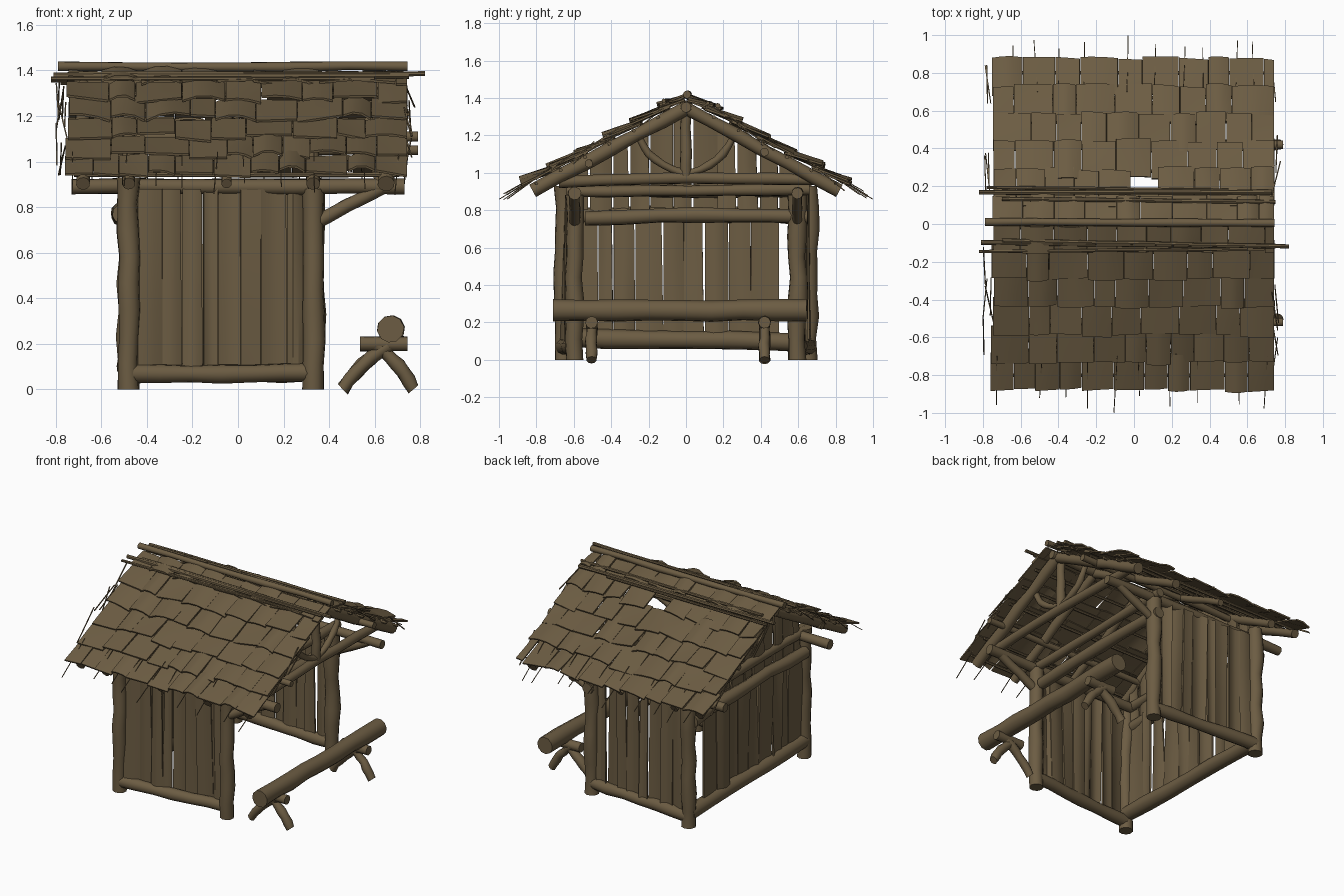
import bpy, bmesh, math, random
from mathutils import Vector as V

random.seed(7)
if "Cube" in bpy.data.objects:
    bpy.data.objects.remove(bpy.data.objects["Cube"])

wood = bpy.data.materials.new("weathered brown wood")
wood.use_nodes = True
BROWN = (0.15, 0.108, 0.056, 1)
wood.diffuse_color = BROWN
wood.node_tree.nodes["Principled BSDF"].inputs["Base Color"].default_value = BROWN
rnd = random.uniform


def finish(name, bm, angle=40):
    bmesh.ops.recalc_face_normals(bm, faces=bm.faces)
    me = bpy.data.meshes.new(name)
    bm.to_mesh(me)
    bm.free()
    me.materials.append(wood)
    ob = bpy.data.objects.new(name, me)
    bpy.context.collection.objects.link(ob)
    bpy.ops.object.select_all(action='DESELECT')
    ob.select_set(True)
    bpy.context.view_layer.objects.active = ob
    bpy.ops.object.shade_smooth_by_angle(angle=math.radians(angle))
    return ob


def add_log(bm, a, b, r, bend=(0, 0, 0), sides=10, rings=7, wob=0.12):
    """Uneven round pole from a to b, bowed by bend at its middle."""
    a, b, bend = V(a), V(b), V(bend)
    d = (b - a).normalized()
    u = d.orthogonal().normalized()
    w = d.cross(u)
    loops = []
    for i in range(rings):
        t = i / (rings - 1)
        c = a.lerp(b, t) + bend * 4 * t * (1 - t)
        if 0 < i < rings - 1:
            c += (u * rnd(-1, 1) + w * rnd(-1, 1)) * r * wob
        k = r * (1 + rnd(-wob, wob))
        loops.append([bm.verts.new(c + (u * math.cos(q) + w * math.sin(q)) * k)
                      for q in (2 * math.pi * j / sides for j in range(sides))])
    for lo, hi in zip(loops, loops[1:]):
        for j in range(sides):
            n = (j + 1) % sides
            bm.faces.new((lo[j], lo[n], hi[n], hi[j]))
    bm.faces.new(loops[0])
    bm.faces.new(loops[-1])


def log(name, a, b, r, **kw):
    bm = bmesh.new()
    add_log(bm, a, b, r, **kw)
    return finish(name, bm)


def add_board(bm, a, b, c, d, bulge=0.0, thick=0.012, nu=3, nv=3):
    """Warped board on four corners, bulging along its normal."""
    a, b, c, d = map(V, (a, b, c, d))
    n = (b - a).cross(d - a).normalized()
    sheets = []
    for off in (0, -thick):
        sheets.append([[bm.verts.new(
            a.lerp(b, i / nu).lerp(d.lerp(c, i / nu), j / nv)
            + n * (off + bulge * math.sin(math.pi * i / nu)))
            for i in range(nu + 1)] for j in range(nv + 1)])
    top, bot = sheets
    for g in sheets:
        for j in range(nv):
            for i in range(nu):
                bm.faces.new((g[j][i], g[j][i + 1], g[j + 1][i + 1], g[j + 1][i]))
    rim = [(0, i) for i in range(nu)] + [(j, nu) for j in range(nv)] \
        + [(nv, i) for i in range(nu, 0, -1)] + [(j, 0) for j in range(nv, 0, -1)]
    for (j, i), (m, k) in zip(rim, rim[1:] + rim[:1]):
        bm.faces.new((top[j][i], top[m][k], bot[m][k], bot[j][i]))


def roof_z(y):
    return 1.40 - 0.545 * abs(y)


def wall(name, start, end, out, low, high, count):
    """Row of uneven upright planks; low and high are heights along the row."""
    bm = bmesh.new()
    start, end, out = V(start), V(end), V(out)
    cuts = [0] + [(i + rnd(-.25, .25)) / count for i in range(1, count)] + [1]
    for s, e in zip(cuts, cuts[1:]):
        tw = [out * rnd(-.02, .02) for _ in range(4)]
        gap = rnd(-0.004, 0.008)
        p, q = start.lerp(end, s), start.lerp(end, e - gap)
        q2 = start.lerp(end, e - gap - rnd(0, .012))
        up = V((0, 0, 1))
        add_board(bm, p + tw[0] + up * low(p), q + tw[1] + up * low(q),
                  q2 + tw[2] + up * high(q2), p + tw[3] + up * high(p), rnd(-.012, .02))
    return finish(name, bm, 30)


# Corner posts, wall plates, braces and side sills
BACK, FRONT = -0.48, 0.33
for side, sy in (("right", -1), ("left", 1)):
    yb, yf = 0.655 * sy, 0.595 * sy
    log(side + "_back_post", (BACK, yb, 0), (BACK, yb, 0.93), 0.049, rings=9)
    log(side + "_front_post", (FRONT, yf, 0), (FRONT, yf, 0.88), 0.049, rings=9)
    log(side + "_wall_plate", (-0.73, yf, 0.89), (0.73, yf, 0.89), 0.034)
    log(side + "_brace", (0.32, yf, 0.72), (0.64, yf, 0.89), 0.028, rings=5)
    log(side + "_sill", (BACK, yb, 0.07), (FRONT, yf, 0.075), 0.04)
    wall(side + "_wall_planks", (BACK + .04, yb, 0), (FRONT - .04, yf, 0),
         (0, sy, 0), lambda p: 0.09, lambda p: 0.88, 8)

# Back wall: sill, cross rails, lower planks and gable planks
log("back_sill", (BACK, -0.65, 0.12), (BACK, 0.66, 0.09), 0.05)
log("back_rail", (BACK - .03, -0.62, 0.77), (BACK - .03, 0.66, 0.76), 0.042, bend=(0, 0, .015))
log("back_tie_beam", (BACK, -0.66, 0.9), (BACK, 0.67, 0.9), 0.035)
wall("back_wall_planks", (BACK, -0.62, 0), (BACK, 0.5, 0), (-1, 0, 0),
     lambda p: 0.13, lambda p: 0.8, 9)
wall("back_gable_planks", (BACK + .01, -0.6, 0), (BACK + .01, 0.6, 0), (-1, 0, 0),
     lambda p: 0.76, lambda p: roof_z(p.y) - 0.05 - rnd(0, .03), 11)

# Open end: tie beams and truss with king post and curved struts
TRUSS = 0.62
log("inner_tie_beam", (FRONT, -0.64, 0.9), (FRONT, 0.66, 0.91), 0.032)
log("front_cross_rail", (FRONT, -0.54, 0.755), (FRONT, 0.65, 0.765), 0.04, bend=(0, 0, .015))
log("truss_tie_beam", (TRUSS, -0.68, 0.95), (TRUSS, 0.7, 0.96), 0.03, bend=(0, 0, .015))
log("king_post", (TRUSS, 0, 0.97), (TRUSS, 0, 1.38), 0.03)
for sy in (-1, 1):
    side = "left" if sy > 0 else "right"
    log(side + "_truss_strut", (TRUSS, .02 * sy, 1.0), (TRUSS, .25 * sy, 1.19), 0.022,
        bend=(0, .03 * sy, -.025))

# Rafter pairs, purlins and thin battens under the roof
for i, (x, r) in enumerate(((TRUSS + .03, .036), (FRONT, .03), (-.05, .024),
                            (BACK, .03), (-.68, .03))):
    for sy in (-1, 1):
        log(f"rafter_{i}_{'left' if sy > 0 else 'right'}", (x, .82 * sy, roof_z(.82) - .05),
            (x, -.02 * sy, roof_z(0) - .045), r)
log("left_purlin", (-0.72, 0.42, 1.11), (0.79, 0.42, 1.11), 0.022)
log("right_purlin", (-0.72, -0.52, 1.05), (0.79, -0.52, 1.05), 0.022)
log("ridge_beam", (-0.72, 0, 1.35), (0.7, 0, 1.35), 0.028)
battens = bmesh.new()
for sy in (-1, 1):
    for k in range(6):
        y = sy * (0.15 + 0.13 * k)
        add_log(battens, (-.72, y, roof_z(y) - .022), (.71, y, roof_z(y) - .022), .01, sides=6)
finish("roof_battens", battens)

# Overlapping warped shingles, six courses on each slope
for side, sy in (("right", -1), ("left", 1)):
    bm = bmesh.new()
    for row in range(6):
        y0 = 0.885 - 0.147 * row
        x = -0.76 + rnd(0, .02)
        while x < 0.70:
            w = min(rnd(.11, .21), 0.745 - x)
            if 0.745 - x - w < .05:
                w = 0.745 - x
            hole = sy > 0 and row == 4 and x < 0.08 < x + w
            if not hole:
                lo = y0 + rnd(-.012, .006)
                hi = max(lo - 0.2, 0.01)
                lift = [rnd(.014, .05), rnd(.014, .05), rnd(-.006, .012), rnd(-.006, .012)]
                pts = [V((x, sy * lo, roof_z(lo) + lift[0])),
                       V((x + w - .003, sy * (lo + rnd(-.01, .005)), roof_z(lo) + lift[1])),
                       V((x + w - .003, sy * hi, roof_z(hi) + lift[2])),
                       V((x, sy * hi, roof_z(hi) + lift[3]))]
                if sy > 0:
                    pts = [pts[1], pts[0], pts[3], pts[2]]
                add_board(bm, *pts, bulge=random.choice((0, 0, .01, .022)), thick=.01)
            x += w
    finish(side + "_shingles", bm, 30)

# Ridge pole and the bundles of poles lying beside it
log("ridge_pole", (-0.79, 0.01, 1.418), (0.745, 0.005, 1.418), 0.021)
poles = bmesh.new()
for y, ends, r in ((-.115, (-.81, .75), .013), (-.10, (-.7, .82), .011), (-.14, (-.82, .6), .009),
                   (.15, (-.82, .73), .013), (.125, (-.7, .75), .011), (.175, (-.78, .5), .009)):
    z = roof_z(y) + .04
    add_log(poles, (ends[0], y + rnd(-.02, .02), z), (ends[1], y + rnd(-.02, .02), z), r, sides=7)
finish("ridge_side_poles", poles)

# Loose twigs along the eaves and the gable edges
twigs = bmesh.new()
for sy in (-1, 1):
    for k in range(10):
        x = -0.68 + 0.15 * k + rnd(-.05, .05)
        y = 0.998 if k == 4 else rnd(.91, .98)
        add_log(twigs, (x, sy * .7, roof_z(.7) + .025),
                (x + rnd(-.02, .02), sy * y, roof_z(y) + rnd(-.02, .02)), .003, sides=4, rings=3)
    for x in (-.77, .75):
        for k in range(5):
            y = rnd(.1, .65)
            add_log(twigs, (x + rnd(-.03, .02), sy * y, roof_z(y) + rnd(0, .04)),
                    (x + rnd(-.03, .03), sy * (y + .2), roof_z(y + .2) + rnd(-.05, .02)),
                    .004, sides=4, rings=3)
finish("loose_twigs", twigs)

# Log bench resting on two forked trestles
BX = 0.67
log("bench_log", (BX, -0.71, 0.265), (BX, 0.645, 0.265), 0.06, rings=9, wob=.07)
for side, y in (("right", -0.505), ("left", 0.42)):
    log(side + "_trestle_bar", (.535, y, .2), (.745, y, .2), .032, rings=4)
    log(side + "_trestle_inner_leg", (.46, y, 0), (.66, y, .19), .03, bend=(-.01, 0, .012))
    log(side + "_trestle_outer_leg", (.77, y, 0), (.61, y, .19), .03, bend=(.012, 0, .012))
